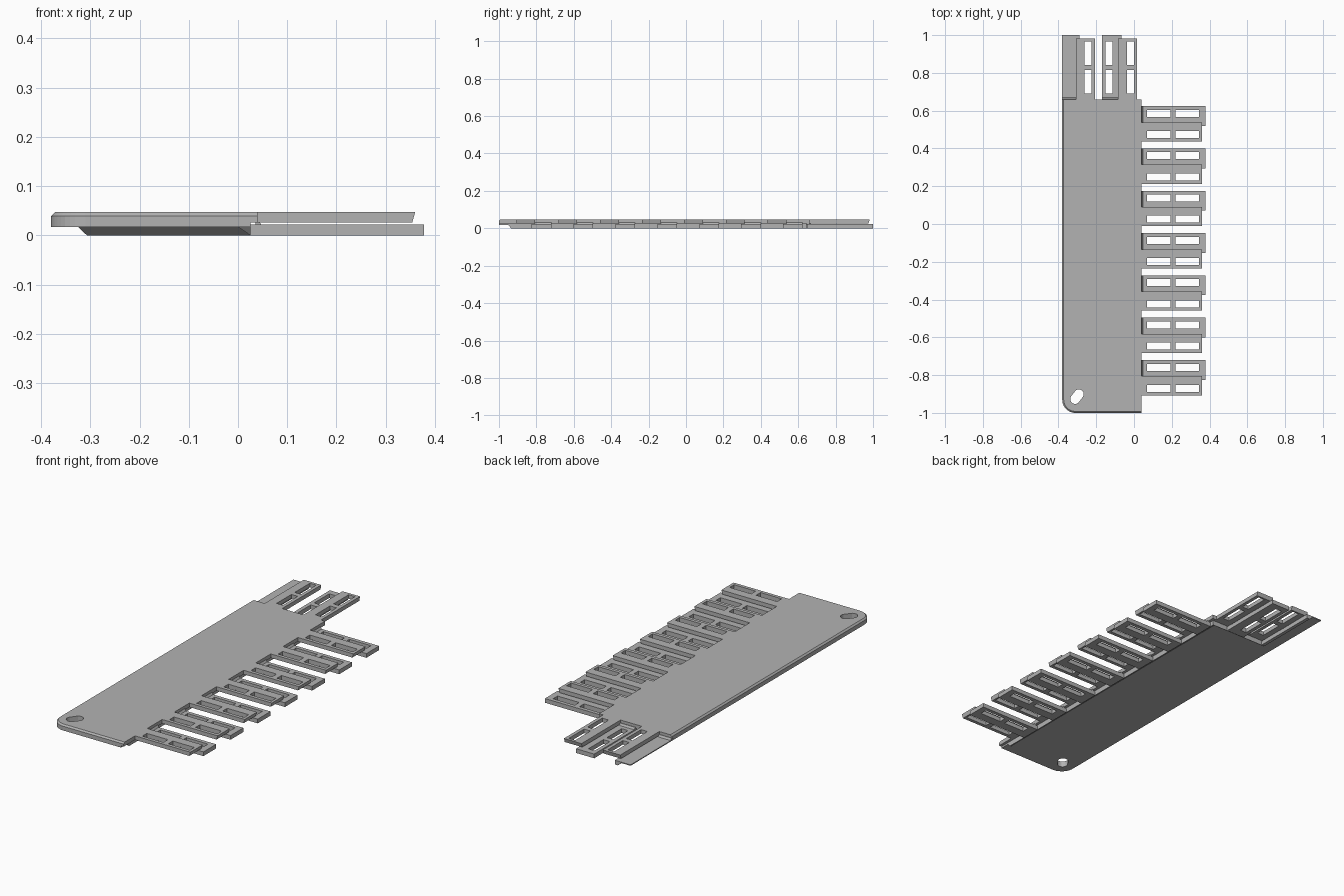
import bpy, bmesh, math
from mathutils import Vector

if "Cube" in bpy.data.objects:
    bpy.data.objects.remove(bpy.data.objects["Cube"])

grey = bpy.data.materials.new("plain_grey")
grey.use_nodes = True
grey.diffuse_color = (0.45, 0.45, 0.45, 1)
grey.node_tree.nodes["Principled BSDF"].inputs["Base Color"].default_value = grey.diffuse_color

LEFT, RIGHT, FRONT, BACK = -0.38, 0.04, -1.0, 0.66
BOTTOM, TOP = 0.017, 0.047          # thin plate
LOW_TOP, HIGH_BOTTOM = 0.022, 0.026  # lower and upper finger layers
PITCH, SHIFT = 0.224, 0.622


def finish(name, bm):
    bmesh.ops.recalc_face_normals(bm, faces=bm.faces)
    mesh = bpy.data.meshes.new(name)
    bm.to_mesh(mesh)
    bm.free()
    mesh.materials.append(grey)
    ob = bpy.data.objects.new(name, mesh)
    bpy.context.collection.objects.link(ob)
    return ob


def loft(name, rings):
    """Solid from matching closed rings of 3D points."""
    bm = bmesh.new()
    loops = [[bm.verts.new(p) for p in ring] for ring in rings]
    n = len(loops[0])
    for a, b in zip(loops, loops[1:]):
        for i in range(n):
            j = (i + 1) % n
            bm.faces.new((a[i], a[j], b[j], b[i]))
    bm.faces.new(loops[0])
    bm.faces.new(loops[-1])
    return finish(name, bm)


def outline(z, inset=0, trim=0):
    """Plate outline, rounded at the front corner."""
    r = 0.07
    pts = [(RIGHT - trim, FRONT + inset, z), (RIGHT - trim, BACK - trim, z), (LEFT + inset, BACK - trim, z)]
    for i in range(11):
        a = math.pi + i / 10 * math.pi / 2
        pts.append((LEFT + r + (r - inset) * math.cos(a), FRONT + r + (r - inset) * math.sin(a), z))
    return pts


def slot(z):
    """Slanted hole outline."""
    pts = []
    for i in range(24):
        a = math.radians(i * 15 - 37)
        side = 0.016 if i < 12 else -0.016
        p = Vector((0.026 * math.cos(a) , 0.026 * math.sin(a)))
        pts.append((-0.302 + p.x + side * 0.6, -0.914 + p.y + side * 0.8, z))
    return pts


def as_finger(start):
    return lambda u, v, z: (u, start - v, z)


def as_tab(start):
    return lambda u, v, z: (start + v, u + SHIFT, z)


def ladder(name, place, us, vs, z0, z1, tip_cut=0):
    """Bar with two windows, from a grid without its window cells."""
    bm = bmesh.new()
    grid = [[bm.verts.new(place(u, v, z0)) for v in vs] for u in us]
    for i in range(len(us) - 1):
        for j in range(len(vs) - 1):
            if not (i in (1, 3) and j == 1):
                bm.faces.new((grid[i][j], grid[i + 1][j], grid[i + 1][j + 1], grid[i][j + 1]))
    out = bmesh.ops.extrude_face_region(bm, geom=list(bm.faces))
    for v in out["geom"]:
        if isinstance(v, bmesh.types.BMVert):
            v.co.z = z1
    # chamfer under the tip
    step = Vector(place(1, 0, 0)) - Vector(place(0, 0, 0))
    for v in grid[-1]:
        v.co -= step * tip_cut
    return finish(name, bm)


def lower_ramp(name, place, v0, v1):
    """Small slope from the plate edge down to a lower finger."""
    base = RIGHT - 0.004
    section = [(base, LOW_TOP - 0.002), (0.047, LOW_TOP), (RIGHT, 0.032), (base, 0.032)]
    loft(name, [[place(u, v, z) for u, z in section] for v in (v0, v1)])


# Main plate: bevelled upper sheet over a slightly narrower lower sheet
holed = [loft("plate_upper", [outline(HIGH_BOTTOM), outline(0.039), outline(TOP, 0.008)]),
         loft("plate_lower", [outline(BOTTOM, 0, 0.015), outline(HIGH_BOTTOM, 0, 0.015)])]
cutter = loft("hole_cutter", [slot(-0.05), slot(0.1)])
cutter.hide_render = True
cutter.hide_viewport = True
cutter.display_type = 'WIRE'
for part in holed:
    mod = part.modifiers.new("slanted_hole", 'BOOLEAN')
    mod.operation = 'DIFFERENCE'
    mod.solver = 'EXACT'
    mod.object = cutter

# Sloped ribs under the two jointed edges
IN = RIGHT - 0.015
BIN = BACK - 0.015
loft("side_rib", [[(0, -0.95, BOTTOM), (IN, -0.935, 0), (IN, -0.95, BOTTOM)],
                  [(0.002, -0.935, BOTTOM), (IN, -0.934, 0), (IN, -0.935, 0.02)],
                  [(0, BIN, BOTTOM), (IN, BIN, 0), (IN, BIN, 0.02)]])
loft("back_rib", [[(-0.325, BIN - 0.025, BOTTOM), (-0.307, BIN, 0), (-0.325, BIN, BOTTOM)],
                  [(IN, BIN - 0.025, BOTTOM), (IN, BIN, 0), (IN, BIN, 0.02)]])

# Interlocking pairs: lower and upper ladder bars
WINDOWS = [0.07, 0.192, 0.22, 0.345]
LOWER_V = [0, 0.02, 0.057, 0.105]
UPPER_V = [0.086, 0.132, 0.169, 0.187]


def pair(label, place, with_lower=True):
    if with_lower:
        ladder(label + "_lower", place, [0.024] + WINDOWS + [0.378], LOWER_V, 0, LOW_TOP)
        lower_ramp(label + "_ramp", place, 0, 0.086)
    ladder(label + "_upper", place, [0.03] + WINDOWS + [0.36], UPPER_V, HIGH_BOTTOM, TOP, 0.006)


for k in range(7):
    pair(f"side_finger_{k + 1}", as_finger(0.624 - k * PITCH))
pair("back_tab_inner", as_tab(-0.17))
pair("back_tab_outer", as_tab(-0.17 - PITCH), False)

# Thin corner strip standing in for the outermost lower tab
strip = [(LEFT, BOTTOM), (-0.325, BOTTOM), (-0.307, 0), (-0.289, 0), (-0.289, LOW_TOP), (LEFT, LOW_TOP)]
loft("corner_strip", [[(x, y, z) for x, z in strip] for y in (BIN, 1.0)])
lower_ramp("corner_strip_ramp", as_tab(LEFT), 0, 0.072)
